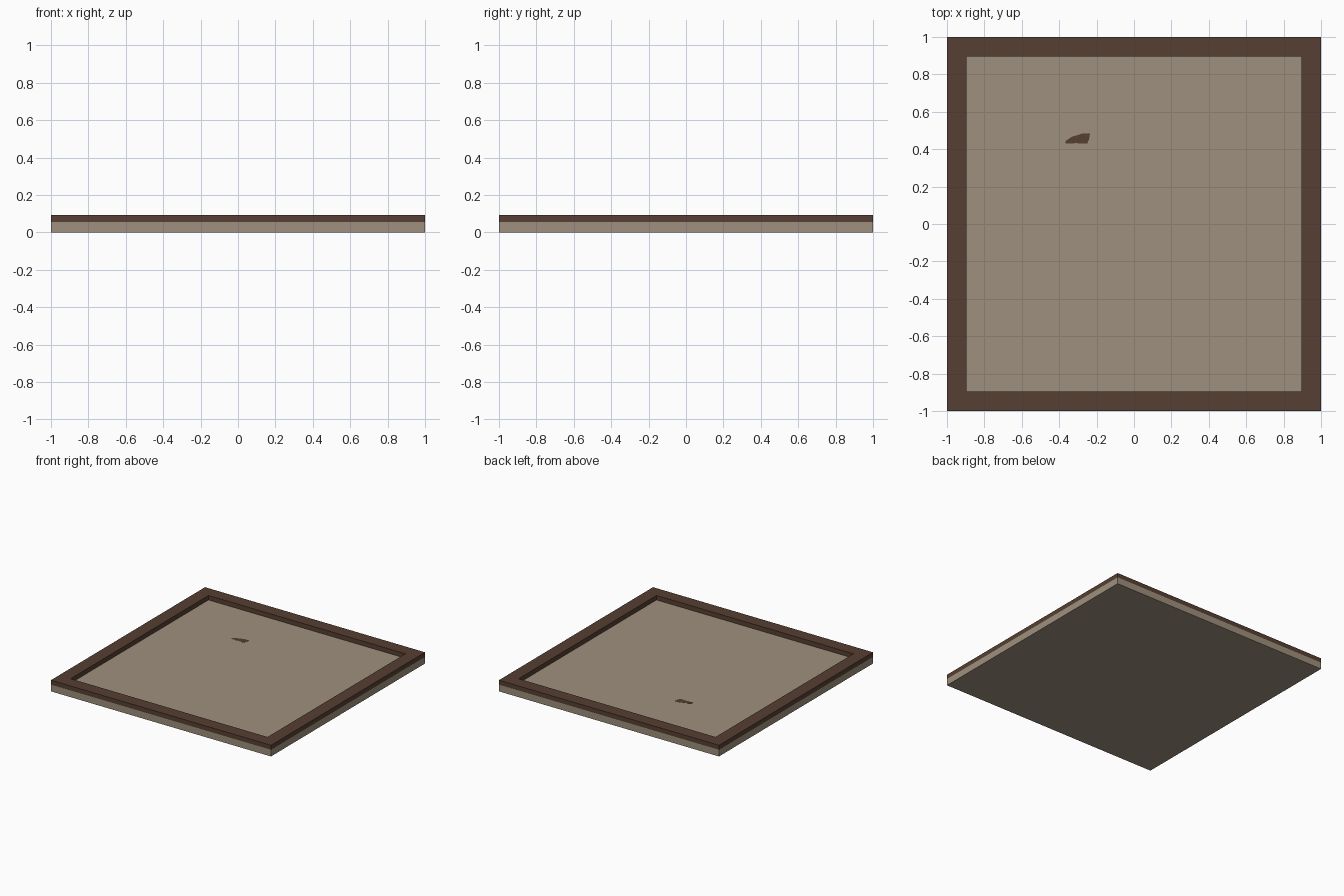
import bpy, bmesh, math

if "Cube" in bpy.data.objects:
    bpy.data.objects.remove(bpy.data.objects["Cube"])


def srgb(r, g, b):
    f = lambda c: c / 12.92 if c <= 0.04045 else ((c + 0.055) / 1.055) ** 2.4
    return tuple(f(v / 255) for v in (r, g, b)) + (1.0,)


def material(name, rgb):
    m = bpy.data.materials.new(name)
    m.diffuse_color = srgb(*rgb)
    m.use_nodes = True
    m.node_tree.nodes["Principled BSDF"].inputs["Base Color"].default_value = m.diffuse_color
    return m


tan = material("tan_stone", (158, 144, 125))
brown = material("dark_brown", (86, 63, 50))

BASE, TOP, RIM = 0.055, 0.092, 0.895


def finish(name, bm, mat):
    bmesh.ops.recalc_face_normals(bm, faces=bm.faces)
    me = bpy.data.meshes.new(name)
    bm.to_mesh(me)
    bm.free()
    me.materials.append(mat)
    ob = bpy.data.objects.new(name, me)
    bpy.context.collection.objects.link(ob)
    return ob


def prism(name, pts, z0, z1, mat):
    bm = bmesh.new()
    face = bm.faces.new([bm.verts.new((x, y, z0)) for x, y in pts])
    ext = bmesh.ops.extrude_face_region(bm, geom=[face])
    for v in ext["geom"]:
        if isinstance(v, bmesh.types.BMVert):
            v.co.z = z1
    return finish(name, bm, mat)


# Tan slab that forms the floor and lower sides
prism("base_slab", [(-1, -1), (1, -1), (1, 1), (-1, 1)], 0, BASE, tan)

# Raised square border, made from four concentric square loops
bm = bmesh.new()
corners = [(-1, -1), (1, -1), (1, 1), (-1, 1)]
loops = [[bm.verts.new((x * s, y * s, z)) for x, y in corners]
         for s, z in ((1, BASE), (1, TOP), (RIM, TOP), (RIM, BASE))]
for k in range(4):
    a, b = loops[k], loops[(k + 1) % 4]
    for i in range(4):
        j = (i + 1) % 4
        bm.faces.new((a[i], a[j], b[j], b[i]))
finish("raised_border", bm, brown)

# Small irregular stain on the floor
stain = [(-0.365, 0.43), (-0.31, 0.432), (-0.25, 0.43), (-0.24, 0.455),
         (-0.235, 0.485), (-0.28, 0.483), (-0.335, 0.465), (-0.365, 0.445)]
prism("floor_stain", stain, BASE, BASE + 0.0006, brown)
